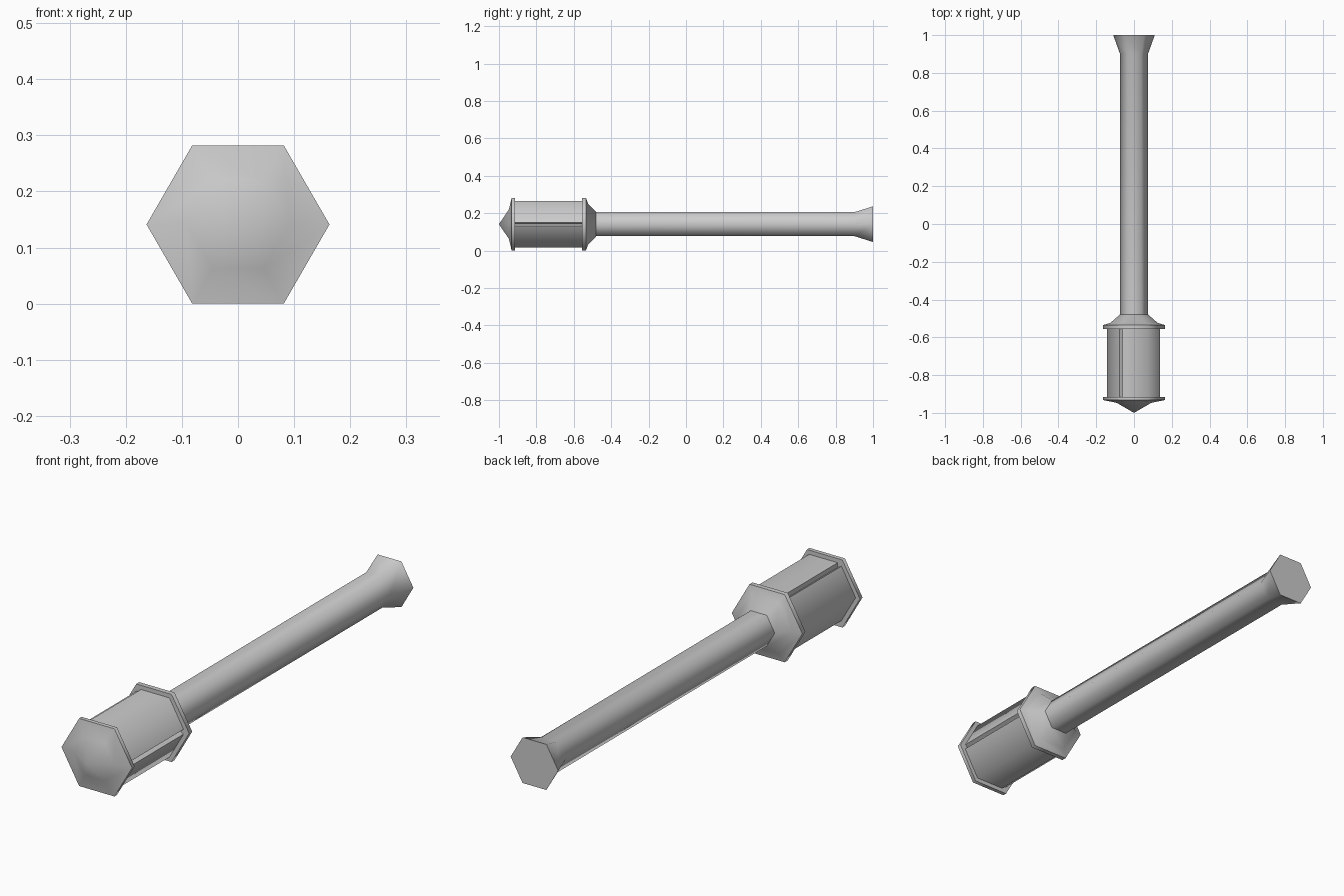
import bpy, bmesh, math
from mathutils import Vector

cube = bpy.data.objects.get("Cube")
if cube:
    bpy.data.objects.remove(cube, do_unlink=True)

RIM = 0.163
AXIS_Z = RIM * math.sin(math.radians(60))

grey = bpy.data.materials.new("plain_grey")
grey.use_nodes = True
grey.diffuse_color = (0.6, 0.6, 0.6, 1)
grey.node_tree.nodes["Principled BSDF"].inputs["Base Color"].default_value = (0.6, 0.6, 0.6, 1)


def hexagon(r):
    """Six corners (x, z), the first one pointing to +x."""
    return [Vector((r * math.cos(i * math.pi / 3), r * math.sin(i * math.pi / 3)))
            for i in range(6)]


def loft(name, sections):
    """Join cross-sections given as (y, points) along y and cap both ends."""
    bm = bmesh.new()
    rings = [[bm.verts.new((p.x, y, p.y + AXIS_Z)) for p in pts] for y, pts in sections]
    for a, b in zip(rings, rings[1:]):
        n = max(len(a), len(b))
        for i in range(n):
            j = (i + 1) % n
            if len(a) == 1:
                bm.faces.new((a[0], b[i], b[j]))
            else:
                bm.faces.new((a[i], a[j], b[j], b[i]))
    for ring in (rings[0], rings[-1]):
        if len(ring) > 2:
            bm.faces.new(ring)
    bmesh.ops.recalc_face_normals(bm, faces=bm.faces)
    mesh = bpy.data.meshes.new(name)
    bm.to_mesh(mesh)
    bm.free()
    mesh.materials.append(grey)
    obj = bpy.data.objects.new(name, mesh)
    bpy.context.collection.objects.link(obj)
    bpy.ops.object.select_all(action='DESELECT')
    obj.select_set(True)
    bpy.context.view_layer.objects.active = obj
    bpy.ops.object.shade_smooth_by_angle(angle=math.radians(66))
    return obj


def hex_lathe(name, profile):
    return loft(name, [(y, hexagon(r) if r else [Vector((0, 0))]) for y, r in profile])


# Pointed front cap with its rim
hex_lathe("front_cap", [(-1, 0), (-0.947, 0.091), (-0.932, RIM), (-0.915, RIM)])

# Head body: a hexagonal prism with a groove in every other corner
corners = hexagon(0.143)
section = []
for i, c in enumerate(corners):
    if i % 2:
        section.append(c)
    else:
        before, after = corners[i - 1], corners[(i + 1) % 6]
        section += [c.lerp(before, 0.08), c * 0.84, c.lerp(after, 0.08)]
loft("head_body", [(-0.92, section), (-0.55, section)])

# Rear collar tapering to the handle
hex_lathe("rear_collar", [(-0.555, RIM), (-0.535, RIM), (-0.523, 0.125), (-0.48, 0.075)])

# Handle with a flared end
hex_lathe("handle", [(-0.5, 0.074), (0.9, 0.074), (1, 0.11)])
